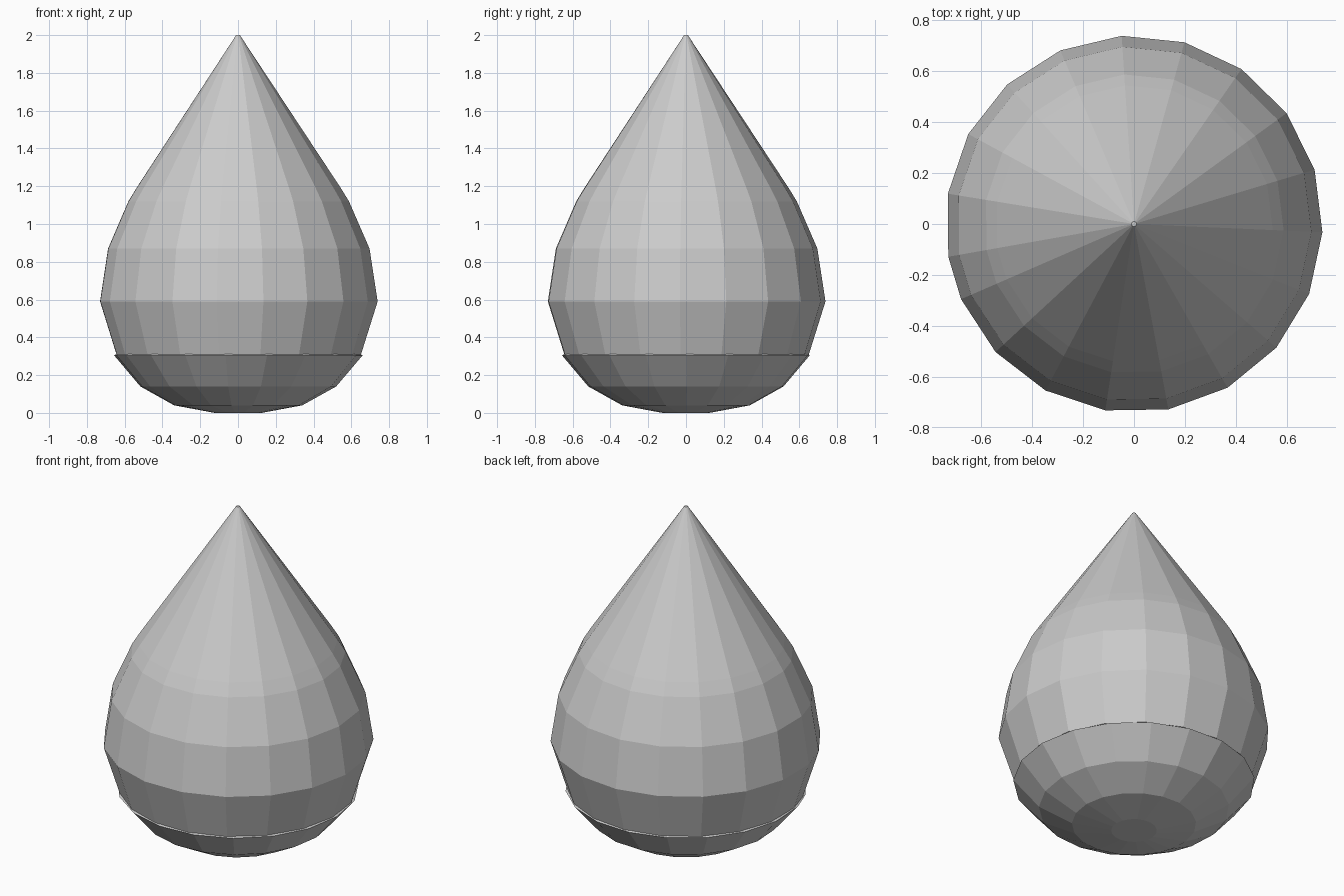
import bpy, math

if "Cube" in bpy.data.objects:
    bpy.data.objects.remove(bpy.data.objects["Cube"])

SIDES = 19
STEP = 19.25      # slightly uneven turn leaves a narrow seam facet
START = 203.5


def lathe(name, profile, offset=0.0):
    """Revolve (radius, z) points into a faceted, capped shell."""
    verts, faces = [], []
    for r, z in profile:
        for i in range(SIDES):
            a = math.radians(START + offset + i * STEP)
            verts.append((r * math.cos(a), r * math.sin(a), z))
    for k in range(len(profile) - 1):
        for i in range(SIDES):
            j = (i + 1) % SIDES
            a, b = k * SIDES, (k + 1) * SIDES
            faces.append((a + i, a + j, b + j, b + i))
    n = len(profile) - 1
    faces.append(tuple(reversed(range(SIDES))))
    faces.append(tuple(n * SIDES + i for i in range(SIDES)))
    mesh = bpy.data.meshes.new(name)
    mesh.from_pydata(verts, [], faces)
    ob = bpy.data.objects.new(name, mesh)
    bpy.context.collection.objects.link(ob)
    return ob


# Pointed upper body
lathe("drop_body", [(0.652, 0.31), (0.74, 0.59), (0.697, 0.87),
                    (0.588, 1.12), (0.545, 1.19), (0.01, 2.0)])

# Rounded bottom cup, its rim meeting the body in a fine seam
lathe("bottom_cup", [(0.125, 0.0), (0.34, 0.04), (0.52, 0.14),
                     (0.66, 0.305), (0.64, 0.315)], offset=3.0)
